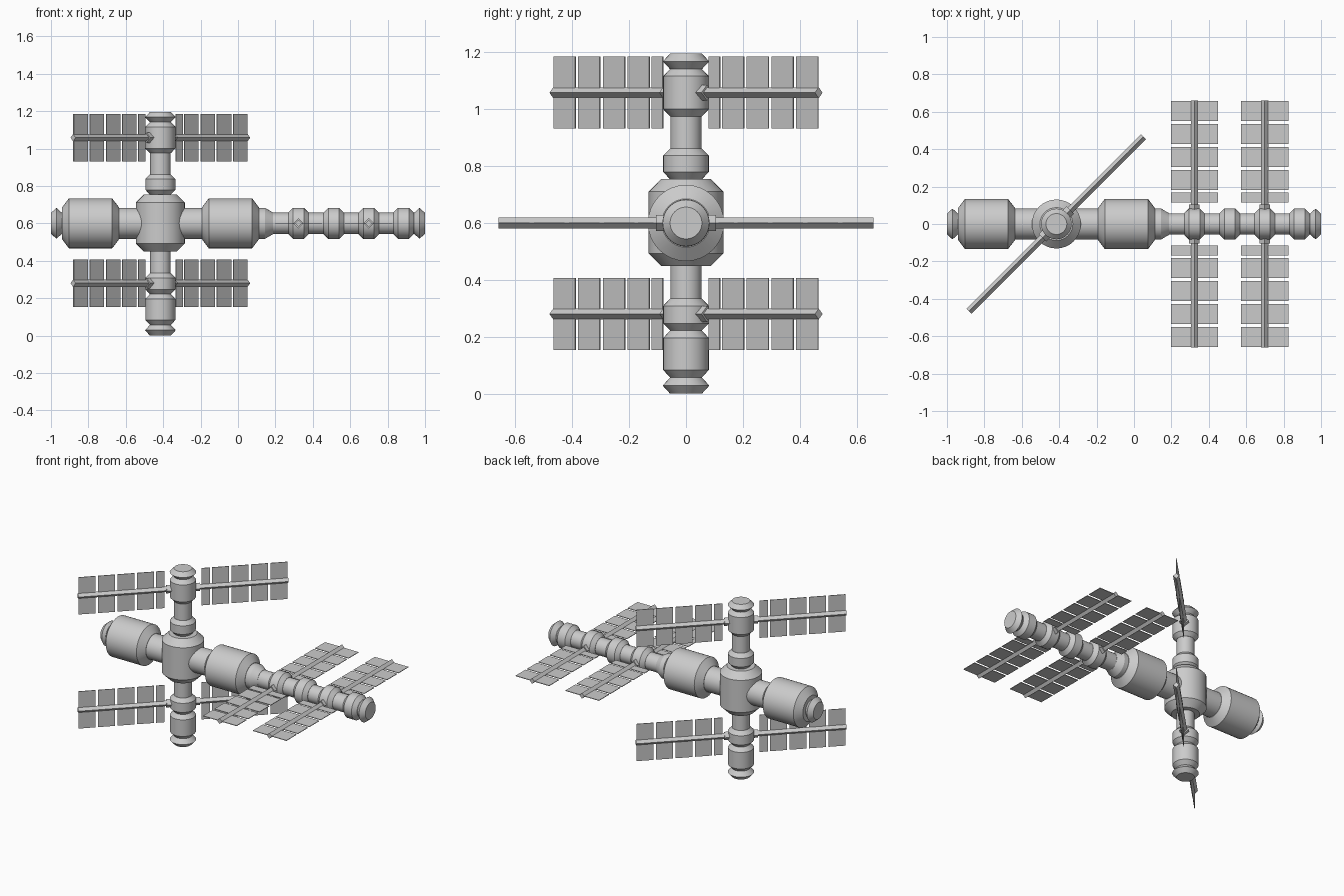
import bpy, bmesh, math
from mathutils import Matrix

if "Cube" in bpy.data.objects:
    bpy.data.objects.remove(bpy.data.objects["Cube"])

AXIS_Z = 0.6      # height of the long axis
TOWER_X = -0.415  # position of the vertical stack


def link(name, bm, smooth=True):
    bmesh.ops.recalc_face_normals(bm, faces=bm.faces)
    me = bpy.data.meshes.new(name)
    bm.to_mesh(me)
    bm.free()
    ob = bpy.data.objects.new(name, me)
    bpy.context.collection.objects.link(ob)
    if smooth:
        bpy.ops.object.select_all(action='DESELECT')
        ob.select_set(True)
        bpy.context.view_layer.objects.active = ob
        bpy.ops.object.shade_smooth_by_angle(angle=math.radians(25))
    return ob


def add_lathe(bm, profile, seg):
    # revolve (position, radius) pairs about local X, with closed ends
    rings = []
    for p, r in profile:
        angles = [2 * math.pi * i / seg for i in range(seg)]
        rings.append([bm.verts.new((p, r * math.cos(a), r * math.sin(a))) for a in angles])
    for a, b in zip(rings, rings[1:]):
        for i in range(seg):
            j = (i + 1) % seg
            bm.faces.new((a[i], a[j], b[j], b[i]))
    bm.faces.new(rings[0][::-1])
    bm.faces.new(rings[-1])


def lathe(name, profile, vertical=False):
    bm = bmesh.new()
    add_lathe(bm, profile, 32)
    ob = link(name, bm)
    if vertical:
        ob.rotation_euler = (0, -math.pi / 2, 0)
        ob.location = (TOWER_X, 0, 0)
    else:
        ob.location = (0, 0, AXIS_Z)
    return ob


def barrel(name, a, b, r_end, r, chamfer, vertical=False):
    return lathe(name, [(a, r_end), (a + chamfer, r), (b - chamfer, r), (b, r_end)], vertical)


def cap(name, a, b, vertical=False):
    return lathe(name, [(a, .056), ((a + b) / 2, .082), (b, .056)], vertical)


def solar_array(name, loc, rot):
    # diamond boom with collars and five cells on each side
    bm = bmesh.new()
    add_lathe(bm, [(-.66, .019), (.66, .019)], 4)
    add_lathe(bm, [(-.105, .028), (.105, .028)], 4)
    cells = [(.115, .169)] + [(.181 + .123 * i, .288 + .123 * i) for i in range(4)]
    for side in (-1, 1):
        for a, b in cells:
            m = Matrix.Translation((side * (a + b) / 2, 0, 0)) @ Matrix.Diagonal((b - a, .253, .004, 1))
            bmesh.ops.create_cube(bm, size=1, matrix=m)
    ob = link(name, bm, smooth=False)
    ob.location, ob.rotation_euler = loc, rot


# long axis: main modules, connecting tubes, nodes and end caps
cap("rear_docking_cap", -1, -.941)
barrel("rear_module", -.941, -.636, .085, .134, .037)
lathe("hub_connector", [(-.64, .083), (-.19, .083)])
barrel("main_module", -.193, .112, .085, .134, .037)
lathe("tapered_adapter", [(.11, .083), (.144, .083), (.187, .058)])
lathe("truss_tube", [(.18, .057), (.945, .057)])
for i, x in enumerate((.323, .512, .699, .885)):
    barrel(f"truss_node_{i + 1}", x - .054, x + .054, .058, .083, .025)
cap("front_docking_cap", .941, 1)

# vertical stack: hub, tube, modules, nodes and end caps
barrel("central_hub", .449, .754, .088, .131, .043, True)
lathe("tower_tube", [(.05, .055), (1.145, .055)], True)
barrel("upper_node", .754, .862, .056, .08, .025, True)
barrel("upper_module", .975, 1.141, .056, .08, .025, True)
cap("upper_docking_cap", 1.141, 1.195, True)
barrel("lower_node", .222, .334, .056, .08, .025, True)
barrel("lower_module", .057, .222, .056, .08, .026, True)
cap("lower_docking_cap", 0, .057, True)

# solar arrays: two flat ones on the truss, two upright diagonal ones on the tower
for i, x in enumerate((.323, .699)):
    solar_array(f"truss_solar_array_{i + 1}", (x, 0, AXIS_Z), (0, 0, math.pi / 2))
for label, z in (("upper", 1.058), ("lower", .28)):
    solar_array(f"{label}_solar_array", (TOWER_X, 0, z), (math.pi / 2, 0, math.pi / 4))
